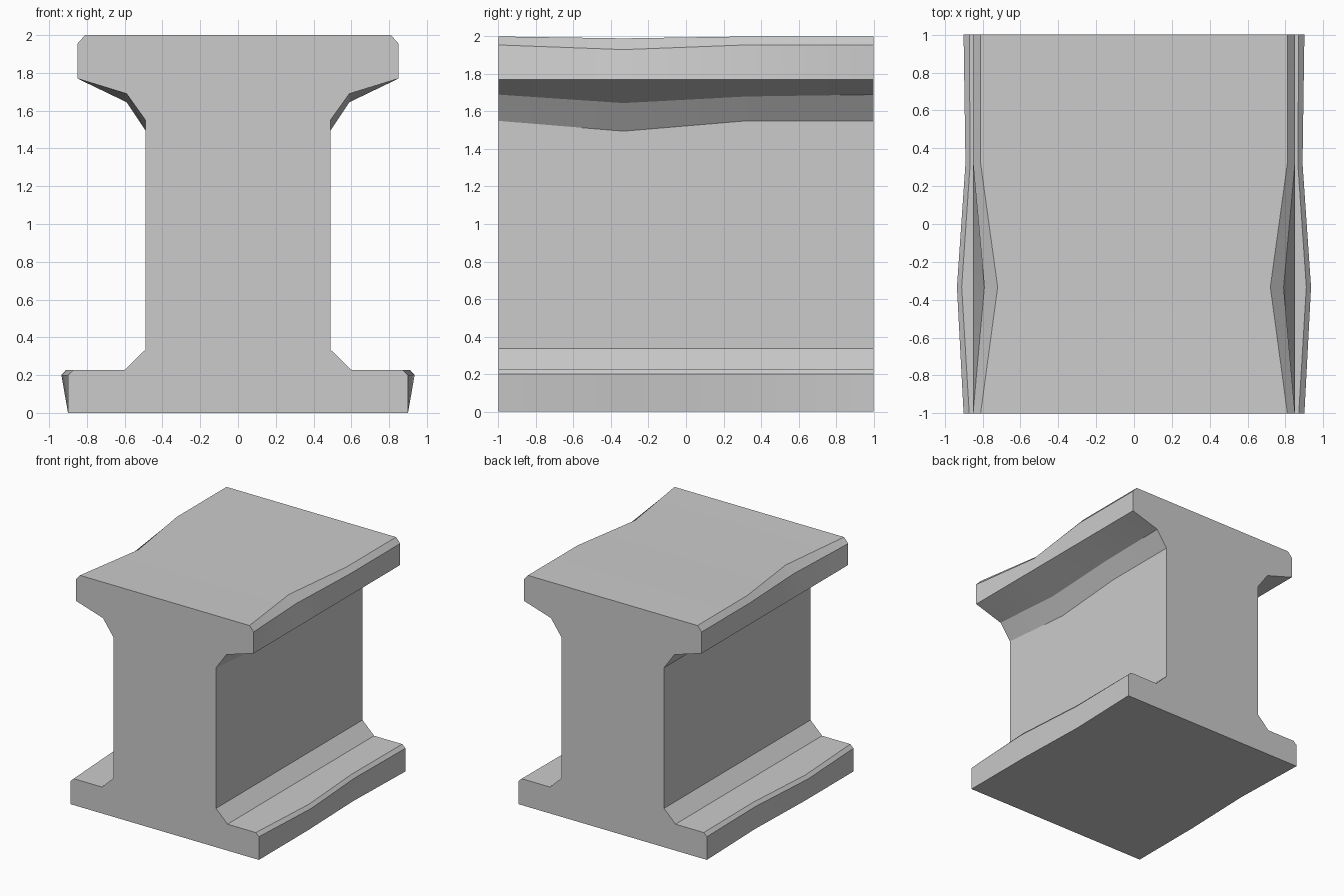
import bpy, bmesh
from math import radians

if "Cube" in bpy.data.objects:
    bpy.data.objects.remove(bpy.data.objects["Cube"])


def half_profile(low_x, lip_x, ridge_x, knee_z, neck_z, edge, crown):
    """Right half of the I-shaped section, from base to top."""
    return [(low_x, 0), (lip_x, 0.2), (ridge_x, 0.228), (0.6, 0.228),
            (0.49, 0.335), (0.49, neck_z), (0.59, knee_z), (0.85, 1.77),
            edge, crown]


# Sections along the length: the second one is chipped and bulged
stations = [
    (-1.0, half_profile(0.90, 0.90, 0.87, 1.69, 1.55, (0.85, 1.955), (0.81, 2.0))),
    (-0.333, half_profile(0.90, 0.935, 0.91, 1.645, 1.495, (0.79, 1.93), (0.72, 1.99))),
    (0.32, half_profile(0.88, 0.89, 0.865, 1.68, 1.55, (0.85, 1.955), (0.81, 2.0))),
    (1.0, half_profile(0.90, 0.90, 0.87, 1.69, 1.55, (0.85, 1.955), (0.81, 2.0))),
]

# Loft mirrored sections into one solid beam
bm = bmesh.new()
rings = []
for y, half in stations:
    outline = half + [(-x, z) for x, z in reversed(half)]
    rings.append([bm.verts.new((x, y, z)) for x, z in outline])
n = len(rings[0])
for a, b in zip(rings, rings[1:]):
    for i in range(n):
        j = (i + 1) % n
        bm.faces.new((a[i], a[j], b[j], b[i]))
bm.faces.new(rings[0])
bm.faces.new(rings[-1][::-1])
bmesh.ops.recalc_face_normals(bm, faces=bm.faces)

mesh = bpy.data.meshes.new("beam_block")
bm.to_mesh(mesh)
bm.free()
beam = bpy.data.objects.new("beam_block", mesh)
bpy.context.collection.objects.link(beam)

# Soft shading along the length, crisp section edges
bpy.context.view_layer.objects.active = beam
beam.select_set(True)
bpy.ops.object.shade_smooth_by_angle(angle=radians(25))
